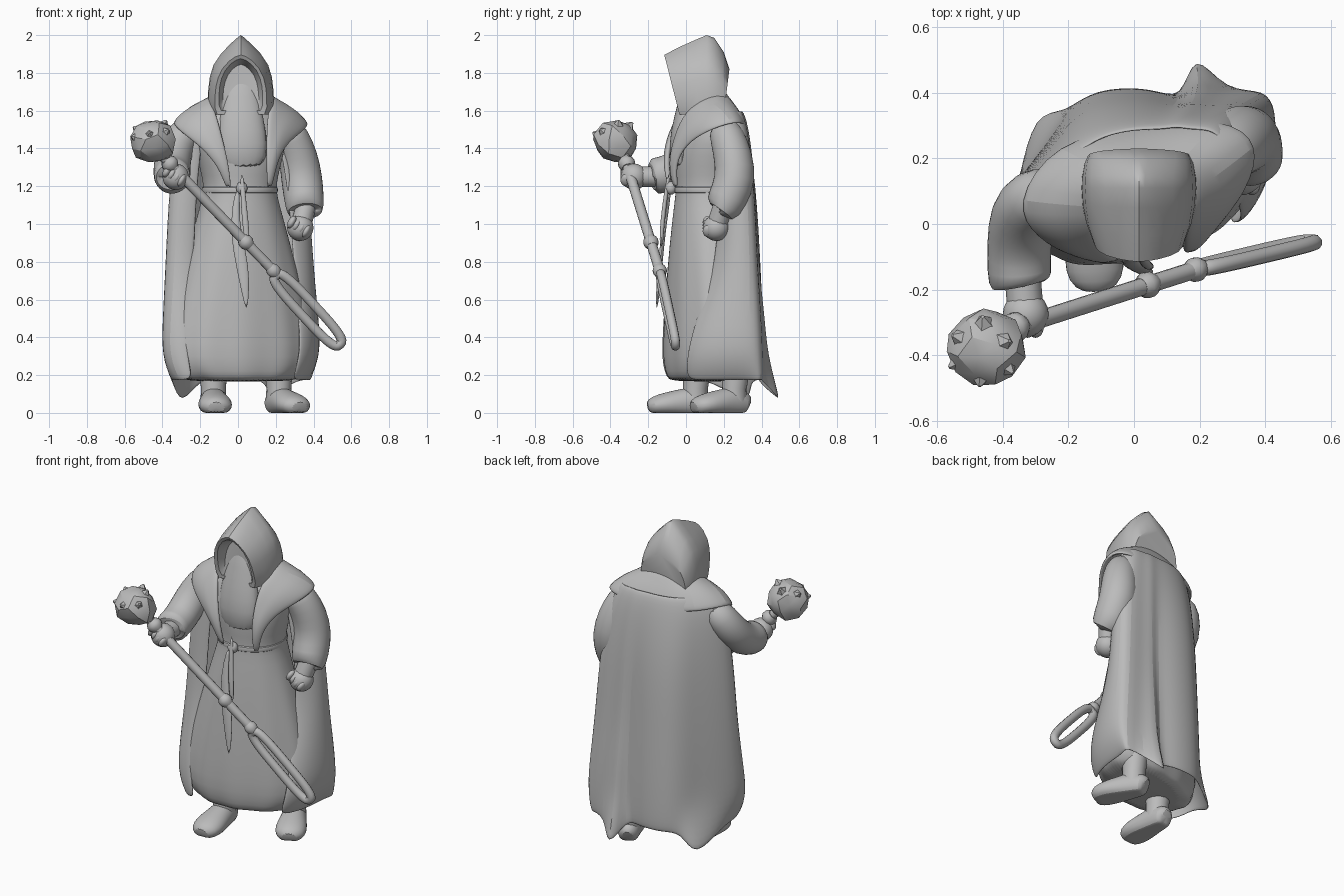
import bpy, bmesh, math, random
from mathutils import Vector, Matrix

if "Cube" in bpy.data.objects:
    bpy.data.objects.remove(bpy.data.objects["Cube"])

random.seed(4)
grey = bpy.data.materials.new("plain grey")
grey.diffuse_color = (0.5, 0.5, 0.5, 1)
grey.use_nodes = True
grey.node_tree.nodes["Principled BSDF"].inputs["Base Color"].default_value = grey.diffuse_color

# The robe is turned a little about z and laid out in this frame
BODY = Matrix.Translation((0.01, 0.13, 0)) @ Matrix.Rotation(math.radians(16), 4, 'Z')


def finish(name, bm, subsurf=0, solid=0, angle=40):
    bmesh.ops.recalc_face_normals(bm, faces=bm.faces)
    me = bpy.data.meshes.new(name)
    bm.to_mesh(me)
    bm.free()
    me.materials.append(grey)
    me.shade_smooth()
    me.set_sharp_from_angle(angle=math.radians(angle))
    ob = bpy.data.objects.new(name, me)
    bpy.context.collection.objects.link(ob)
    if solid:
        m = ob.modifiers.new("thickness", 'SOLIDIFY')
        m.thickness, m.offset = solid, 0
    if subsurf:
        m = ob.modifiers.new("smooth", 'SUBSURF')
        m.levels = m.render_levels = subsurf
    return ob


def loft(name, rings, closed=True, caps=True, wrap=False, **kw):
    """Skin a list of point rings."""
    bm = bmesh.new()
    rows = [[bm.verts.new(p) for p in r] for r in rings]
    n = len(rows[0])
    for i in range(len(rows) if wrap else len(rows) - 1):
        a, b = rows[i], rows[(i + 1) % len(rows)]
        for j in range(n if closed else n - 1):
            k = (j + 1) % n
            bm.faces.new((a[j], a[k], b[k], b[j]))
    if caps and closed and not wrap:
        bm.faces.new(rows[0])
        bm.faces.new(rows[-1])
    return finish(name, bm, **kw)


def tube(name, pts, ref=(1, 0, 0), n=12, wrap=False, **kw):
    """Skin an elliptic section along (x, y, z, side radius, other radius)."""
    P = [Vector(p[:3]) for p in pts]
    rings, m = [], len(pts)
    for i, p in enumerate(pts):
        nxt = P[(i + 1) % m] if wrap else P[min(i + 1, m - 1)]
        prv = P[i - 1] if wrap else P[max(i - 1, 0)]
        t = (nxt - prv).normalized()
        s = Vector(ref)
        s = (s - t * s.dot(t)).normalized()
        u = t.cross(s)
        ring = [P[i] + s * p[3] * math.cos(a) + u * p[-1] * math.sin(a)
                for a in (2 * math.pi * k / n for k in range(n))]
        rings.append([Vector((v.x, v.y, max(v.z, 0))) for v in ring])
    return loft(name, rings, wrap=wrap, **kw)


def oval(hx, hy, a, power=0.95):
    c, s = math.cos(a), math.sin(a)
    return (math.copysign(abs(c) ** power, c) * hx, math.copysign(abs(s) ** power, s) * hy)


def blob(name, loc, size, rot=0):
    bm = bmesh.new()
    bmesh.ops.create_icosphere(bm, subdivisions=3, radius=1, matrix=Matrix.Translation(loc)
                               @ Matrix.Rotation(rot, 4, 'Y') @ Matrix.Diagonal((*size, 1)))
    return finish(name, bm)


# Robe: skirt with folds, narrow waist, chest and neck; shallower behind, under the cape
rows = [(.165, .30, .205), (.19, .33, .22), (.25, .385, .235), (.34, .4, .24), (.6, .35, .23), (.9, .27, .21),
        (1.1, .21, .19), (1.18, .19, .18), (1.25, .2, .185), (1.36, .23, .195),
        (1.48, .26, .175), (1.57, .22, .14), (1.66, .14, .1)]
rings = []
for z, hx, hy in rows:
    r = []
    for k in range(66):
        a = 2 * math.pi * k / 66
        f = 1 + 0.02 * max(0, 1 - z / 1.15) * math.sin(11 * a + 1)
        x, y = oval(hx * f, hy * f, a)
        r.append(BODY @ Vector((x, y * (.78 if y > 0 and z < 1 else 1), z)))
    rings.append(r)
loft("robe", rings, subsurf=1)

# Cape: a raised back panel, two side panels, plan shapes at hem, thigh and shoulder
hem = [(.33, .0), (.39, .07), (.43, .2), (.435, .35), (.40, .405), (.28, .395), (.19, .445), (.15, .365), (.05, .41),
       (-.12, .405), (-.205, .335), (-.255, .25), (-.35, .13), (-.415, .01), (-.37, -.08), (-.27, -.09)]
mid = [(.29, .17), (.35, .21), (.39, .27), (.39, .34), (.35, .375), (.25, .365), (.18, .38), (.145, .355), (.03, .39),
       (-.12, .38), (-.2, .315), (-.245, .25), (-.33, .15), (-.395, .05), (-.34, -.01), (-.23, .02)]
top = [(.2, .16), (.28, .2), (.32, .25), (.31, .29), (.27, .32), (.2, .32), (.15, .33), (.1, .32), (0, .32),
       (-.1, .3), (-.17, .265), (-.22, .22), (-.29, .15), (-.33, .08), (-.28, .03), (-.18, .04)]


def mix(a, b, f):
    return [Vector(p).lerp(Vector(q), f) for p, q in zip(a, b)]


rings = []
for z, plan in ((1.6, [(x * .85, y * .9) for x, y in top]), (1.5, top), (1.2, mix(top, mid, .7)), (.8, mid),
                (.5, mix(mid, hem, .7)), (.3, hem), (.17, hem)):
    r = []
    for i, (x, y) in enumerate(plan):
        zz = z
        if z == .17:
            if i in (6, 11):            # pointed hem corners
                zz, y, x = .02, y + .1, x - (.01 if i == 6 else .05)
            elif i < 4 or i > 12:       # hem tucks in at the sides
                x *= .84
        r.append((x, y, zz))
    rings.append(r)
loft("cape", rings, closed=False, solid=0.018, subsurf=2)

# Shawl mantle: inner and outer edge from belt, round the neck, to belt
inner = [(-.035, -.08, 1.18), (-.05, -.105, 1.32), (-.08, -.085, 1.45), (-.115, -.035, 1.59), (-.15, .05, 1.665),
         (-.1, .17, 1.70), (.03, .2, 1.70), (.14, .185, 1.70), (.185, .1, 1.665), (.155, -.005, 1.6),
         (.15, -.06, 1.46), (.15, -.085, 1.32), (.155, -.055, 1.18)]
outer = [(-.06, -.07, 1.18), (-.1, -.1, 1.30), (-.2, -.085, 1.41), (-.3, -.04, 1.48), (-.37, .06, 1.55),
         (-.25, .25, 1.53), (.02, .305, 1.49), (.28, .325, 1.53), (.39, .25, 1.54), (.35, .11, 1.49),
         (.25, .0, 1.42), (.2, -.06, 1.31), (.175, -.04, 1.18)]
rings = []
for f, lift in ((0, 0), (.33, .012), (.66, .022), (1, 0)):
    rings.append([Vector(a).lerp(Vector(b), f) + Vector((0, -.6 * lift if a[1] < 0 else 0, lift))
                  for a, b in zip(inner, outer)])
loft("mantle", rings, closed=False, solid=0.026, subsurf=2)

# Throat filling the space between face and chest
tube("throat", [(.018, .03, 1.8, .075, .03), (.018, .01, 1.67, .095, .045), (.018, -.005, 1.56, .12, .06),
                (.02, -.025, 1.42, .14, .07), (.03, -.02, 1.28, .12, .06)], n=16, subsurf=1)

# Belt with knot and hanging ends
belt = []
for k in range(40):
    x, y = oval(.192, .182, 2 * math.pi * k / 40)
    belt.append((*(BODY @ Vector((x, y, 1.18))), .018, .01))
tube("belt", belt, ref=(0, 0, 1), n=8, wrap=True)
blob("belt_knot", (.02, -.08, 1.19), (.03, .03, .035))
tube("long_belt_end", [(.0, -.085, 1.19, .015, .012), (-.02, -.115, 1.0, .025, .012), (.01, -.13, .85, .035, .012),
                       (.035, -.145, .7, .03, .012), (.045, -.155, .55, .006, .006)], subsurf=1)
tube("short_belt_end", [(.02, -.09, 1.27, .01, .01), (.03, -.115, 1.1, .016, .012), (.045, -.13, .95, .018, .012),
                        (.05, -.13, .88, .01, .008)], subsurf=1)

# Hood: round arch at the face opening turning into a pointed one behind
HEIGHTS = (0, .12, .3, .47, .62, .77, .9, .97, 1)
ROUND = (.9, 1, 1, .96, .88, .72, .46, .22, 0)
POINT = (1, 1.02, 1, .95, .84, .6, .29, .1, 0)
BASE = 1.58


def hood_ring(yt, yb, peak, hw, sharp=0, lift=0):
    half = [(a + (b - a) * sharp, h) for a, b, h in zip(ROUND, POINT, HEIGHTS)]
    arch = half + [(-x, h) for x, h in reversed(half[:-1])]
    return [Vector((.015 + x * hw, yb + (yt - yb) * h, BASE + lift + (peak - BASE - lift) * h)) for x, h in arch]


loft("hood", [hood_ring(*s) for s in (
    (-.01, -.02, 1.845, .095, 0, .02), (-.07, -.02, 1.86, .104, 0, .02), (-.105, -.035, 1.875, .116, 0, .02),
    (-.115, -.035, 1.895, .137, .1), (-.04, .02, 1.935, .16, .5), (.05, .06, 1.975, .17, .85),
    (.11, .11, 2.0, .173, 1), (.15, .14, 1.985, .172, .9), (.2, .18, 1.91, .165, .4), (.23, .2, 1.82, .155, 0))],
    angle=38)

# Sleeves and fists
tube("right_sleeve", [(-.24, .1, 1.52, .08), (-.31, .08, 1.45, .095), (-.345, .03, 1.36, .1), (-.35, -.06, 1.28, .1),
                      (-.35, -.14, 1.255, .1), (-.345, -.19, 1.25, .1), (-.34, -.17, 1.25, .06)], n=16, subsurf=1)
tube("left_sleeve", [(.24, .19, 1.53, .08), (.285, .22, 1.46, .095), (.32, .25, 1.36, .105), (.338, .265, 1.24, .112),
                     (.35, .22, 1.13, .108), (.357, .18, 1.05, .098), (.355, .18, 1.07, .06)], n=16, subsurf=1)
for side, wrist, palm in (("right", (-.34, -.15, 1.25), (-.33, -.275, 1.25)),
                          ("left", (.36, .2, 1.1), (.33, .16, .98))):
    tube(side + "_wrist", [(*wrist, .055), (*palm, .055)])
    blob(side + "_fist", palm, (.07, .07, .07))
    for i in range(4):
        off = Vector((-.045 + .025 * i, -.04, .03 - .016 * i))
        blob(side + "_finger", Vector(palm) + off, (.02, .032, .036), .5)

# Legs and flat-soled shoes
for side, heel, toe in (("right", (-.135, .13), (-.115, -.205)), ("left", (.18, .325), (.33, .035))):
    h, t = Vector(heel), Vector(toe)
    d = t - h
    pts = []
    for f, w, ht in ((0, .035, .05), (.05, .06, .065), (.25, .07, .085), (.45, .08, .075),
                     (.7, .095, .065), (.9, .085, .052), (1, .045, .035)):
        p = h + d * f
        pts.append((p.x, p.y, ht * .7, w, ht))
    tube(side + "_shoe", pts, ref=(d.y, -d.x, 0), n=16, subsurf=1)
    a = h + d * .24
    tube(side + "_leg", [(a.x, a.y, .06, .068), (a.x, a.y, .13, .066), (a.x, a.y + .01, .24, .075),
                         (a.x * .9, a.y, .45, .08)], n=16)

# Staff: shaft, bands, open loop at the foot
top_end, foot = Vector((-.41, -.33, 1.37)), Vector((.2, -.135, .74))
tube("staff_shaft", [(*top_end.lerp(foot, f), .027) for f in (0, .25, .5, .75, 1)])
for name, f, r in (("upper_band", .08, .045), ("middle_band", .74, .04), ("lower_band", .98, .037)):
    tube(name, [(*top_end.lerp(foot, f + o), r * k) for o, k in ((-.035, .7), (-.012, 1), (.012, 1), (.035, .7))])
axis = Vector((.38, .09, -.41)).normalized()
side = Vector((.73, 0, .68))
loop = []
for k in range(36):
    a = 2 * math.pi * k / 36
    x, y = oval(.252, .042, a, 0.62)
    p = Vector((.37, -.095, .545)) + axis * x + side * y
    loop.append((*p, .024, .026))
tube("staff_loop", loop, ref=axis.cross(side), n=10, wrap=True)

# Rough stone staff head: lumpy barrel with blunt points round the far end
up = Vector((-.2, -.3, .9)).normalized()
turn = up.to_track_quat('Z', 'Y').to_matrix().to_4x4()
bm = bmesh.new()
bmesh.ops.create_icosphere(bm, subdivisions=2, radius=.118)
for v in bm.verts:
    v.co *= random.uniform(.9, 1.1)
for k in range(6):
    a, e = k * math.pi / 3, .55 + .15 * (k % 2)
    dirn = Vector((math.cos(a) * math.cos(e), math.sin(a) * math.cos(e), math.sin(e)))
    bmesh.ops.create_cone(bm, cap_ends=True, segments=5, radius1=.065, radius2=.006, depth=.07,
                          matrix=Matrix.Translation(dirn * .1) @ dirn.to_track_quat('Z', 'Y').to_matrix().to_4x4())
bm.transform(Matrix.Translation((-.45, -.37, 1.435)) @ turn)
finish("staff_head", bm, angle=25)
